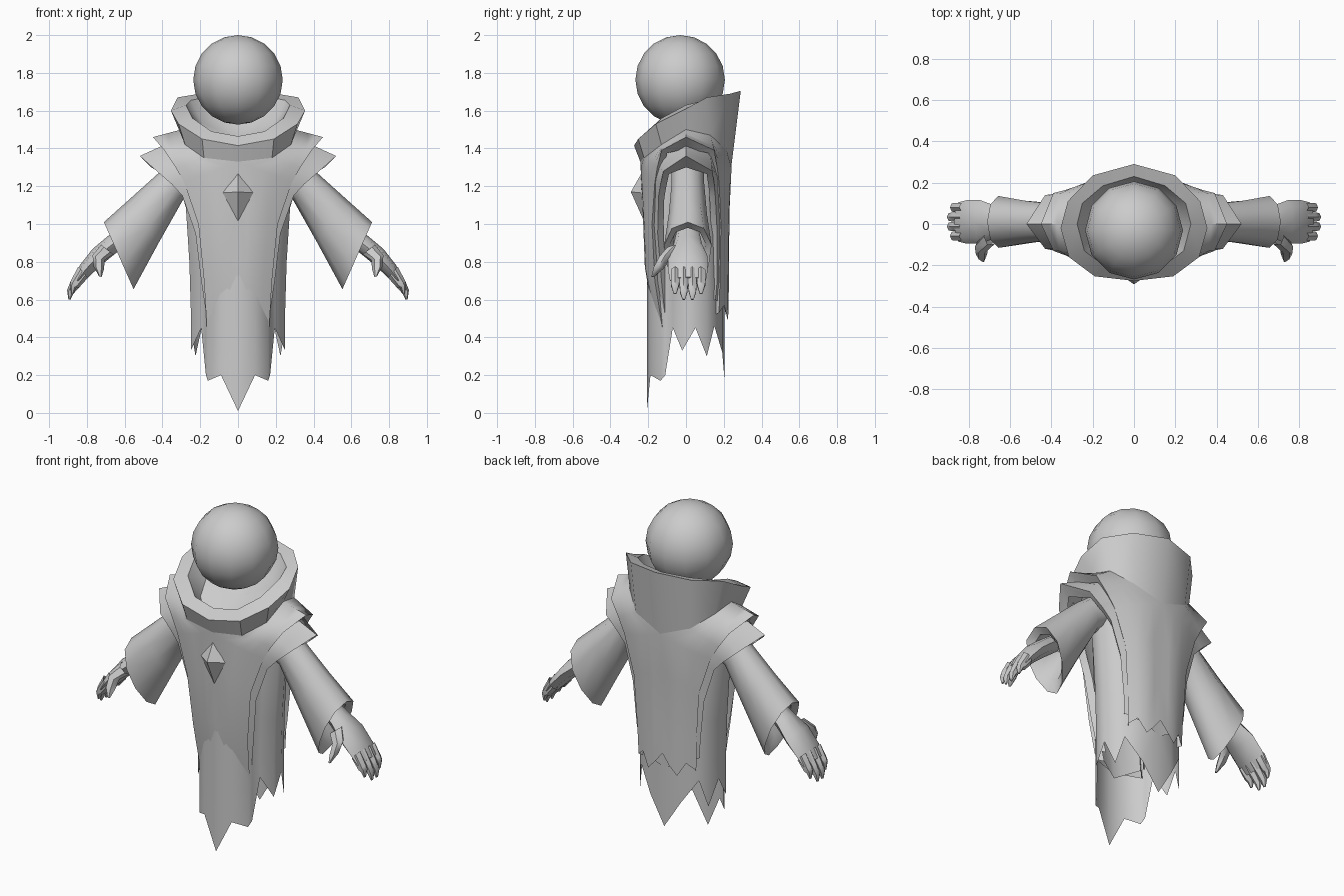
import bpy, bmesh, math
from mathutils import Vector as V

if "Cube" in bpy.data.objects:
    bpy.data.objects.remove(bpy.data.objects["Cube"])

cloth = bpy.data.materials.new("light_grey")
cloth.diffuse_color = (0.6, 0.6, 0.6, 1)
cloth.use_nodes = True
cloth.node_tree.nodes["Principled BSDF"].inputs["Base Color"].default_value = cloth.diffuse_color


def finish(name, bm, angle=40, mirror=False):
    bmesh.ops.remove_doubles(bm, verts=bm.verts[:], dist=1e-4)
    bmesh.ops.recalc_face_normals(bm, faces=bm.faces[:])
    me = bpy.data.meshes.new(name)
    bm.to_mesh(me)
    bm.free()
    ob = bpy.data.objects.new(name, me)
    bpy.context.collection.objects.link(ob)
    me.materials.append(cloth)
    for p in me.polygons:
        p.use_smooth = angle > 0
    if angle:
        me.set_sharp_from_angle(angle=math.radians(angle))
    if mirror:
        m = ob.modifiers.new("Mirror", 'MIRROR')
        m.merge_threshold = 0.002
    return ob


def loft(bm, rows, closed=False, cap_end=False):
    """Skin a list of equally long point rows."""
    vs = [[bm.verts.new(p) for p in r] for r in rows]
    n = len(rows[0])
    for a, b in zip(vs, vs[1:]):
        for i in range(n if closed else n - 1):
            j = (i + 1) % n
            bm.faces.new((a[i], a[j], b[j], b[i]))
    if cap_end:
        bm.faces.new(vs[-1])


# Head
bm = bmesh.new()
bmesh.ops.create_uvsphere(bm, u_segments=12, v_segments=10, radius=0.237)
bmesh.ops.translate(bm, verts=bm.verts[:], vec=(0, -0.031, 1.763))
finish("head", bm, 60)

# Robe tube with torn hem: (x, y, hem height) from front centre to back centre
hem = [(0, -.207, .01), (.09, -.188, .2), (.16, -.135, .17), (.17, -.11, .2),
       (.195, -.07, .45), (.25, -.02, .33), (.25, .05, .45), (.225, .11, .3),
       (.19, .15, .46), (.1, .192, .32), (0, .205, .16)]
rows = [[V(p) for p in hem]]
for z, s in ((.55, 1.0), (.8, 1.03), (1.15, 1.12), (1.36, 1.0)):
    rows.append([V((x * s, y, z)) for x, y, h in hem])
bm = bmesh.new()
loft(bm, rows)
finish("robe", bm, 50, True)

# Half outline of the neck, shared by collar and tabards
neck_front = [(.3, 0, 1.5), (.28, -.13, 1.42), (.18, -.222, 1.35), (0, -.242, 1.33)]
neck_back = [(.3, 0, 1.5), (.28, .13, 1.47), (.18, .215, 1.39), (0, .242, 1.32)]


# Layered tabards: rows run from the neck and centre line out to the armhole
def tabard(name, sides):
    bm = bmesh.new()
    for inner, edge, sign, tatter in sides:
        rows = []
        for k, (a, b) in enumerate(zip(inner, edge)):
            a, b = V(a), V(b)
            row = []
            last = k == len(inner) - 1
            for i in range(5):
                p = a.lerp(b, i / 4)
                p.y += sign * .022 * math.sin(math.pi * i / 4) * (k > 2) * (not last or sign > 0)
                if last:
                    p.z += tatter[i]
                row.append(p)
            # folded lip behind the armhole edge
            row.append(row[-1] + (V((-.06, 0, -.06)) if k < 1 else V((-.035, -sign * .03, -.015))))
            rows.append(row)
        loft(bm, rows)
    return finish(name, bm, 55, True)


front_in = neck_front + [(0, -.227, 1.15), (0, -.215, .8), (0, -.18, .45)]
back_in = neck_back + [(0, .225, 1.1), (0, .222, .8), (0, .222, .55)]
whole, torn = (0,) * 5, (.05, -.01, -.06, .02, -.02)
tabard("outer_tabard", [
    (front_in, [(.45, 0, 1.46), (.39, -.13, 1.39), (.33, -.152, 1.3), (.285, -.165, 1.22),
                (.21, -.18, 1.0), (.18, -.165, .7), (.165, -.125, .45)], -1, whole),
    (back_in, [(.45, 0, 1.46), (.39, .15, 1.39), (.33, .165, 1.3), (.285, .175, 1.22),
               (.215, .185, 1.0), (.195, .18, .7), (.19, .175, .55)], 1, torn)])


def tuck(points):
    return [(x, y * .93, z - .04) for x, y, z in points]


tabard("inner_tabard", [
    (tuck(front_in), [(.52, 0, 1.36), (.43, -.12, 1.28), (.35, -.135, 1.21), (.295, -.145, 1.15),
                      (.225, -.15, .95), (.195, -.13, .7), (.165, -.11, .5)], -1, whole),
    (tuck(back_in), [(.52, 0, 1.36), (.43, .14, 1.28), (.35, .15, 1.21), (.295, .155, 1.15),
                     (.235, .165, .95), (.21, .165, .7), (.2, .155, .6)], 1, whole)])

# Tilted collar: base, outer rim, inner rim, sunken floor
base = neck_front[::-1] + neck_back[1:]
rim = [(0, -.275, 1.415), (.19, -.253, 1.45), (.315, -.16, 1.53), (.355, -.02, 1.6),
       (.32, .11, 1.67), (.2, .235, 1.69), (0, .29, 1.705)]
lip = [(0, -.225, 1.465), (.14, -.205, 1.49), (.24, -.13, 1.56), (.275, 0, 1.63),
       (.25, .1, 1.655), (.15, .185, 1.675), (0, .23, 1.685)]
floor = [(x * .75, y * .75, z - .12) for x, y, z in lip]
bm = bmesh.new()
loft(bm, [base, rim, lip, floor, [(0, 0, 1.45)] * 7])
finish("collar", bm, 35, True)


# Rings spanned by a top point, a bottom point and a half depth, narrowed below
def ring(top, bottom, depth, y=0.01, n=10, narrow=0):
    t, b = V((top[0], y, top[1])), V((bottom[0], y, bottom[1]))
    pts = []
    for i in range(n):
        c, s = math.cos(2 * math.pi * i / n), math.sin(2 * math.pi * i / n)
        pts.append((t + b) / 2 + (t - b) / 2 * c
                   + V((0, depth * s * (1 - narrow * (1 - c) / 2), 0)))
    return pts


# Sleeves
bm = bmesh.new()
loft(bm, [ring((.3, 1.36), (.22, 1.17), .09), ring((.42, 1.27), (.29, 1.13), .09),
          ring((.57, 1.135), (.42, .9), .11, narrow=.1),
          ring((.71, 1.01), (.553, .655), .15, narrow=.35),
          ring((.67, .98), (.55, .74), .11, narrow=.3), ring((.56, 1.06), (.46, .93), .07)],
     closed=True, cap_end=True)
finish("sleeve", bm, 50, True)

# Hands: broad palm, four finger tips and a thumb
bm = bmesh.new()
loft(bm, [ring((.6, 1.0), (.55, .92), .06, n=8), ring((.69, .935), (.635, .855), .075, n=8),
          ring((.77, .868), (.715, .79), .105, n=8), ring((.835, .785), (.785, .725), .105, n=8),
          ring((.87, .72), (.83, .68), .095, n=8)],
     closed=True, cap_end=True)
for i, d in enumerate((.03, 0, 0, .03)):
    y = -.058 + i * .046
    loft(bm, [ring((.845, .775), (.795, .715), .026, y, 6),
              ring((.885, .7), (.84, .665), .026, y, 6),
              ring((.905 - d * .5, .65 + d), (.872 - d * .5, .63 + d), .022, y, 6),
              ring((.898 - d * .5, .602 + d), (.888 - d * .5, .598 + d), .008, y, 6)],
         closed=True, cap_end=True)
loft(bm, [ring((.725, .89), (.66, .84), .045, -.06, 6), ring((.77, .835), (.705, .81), .035, -.11, 6),
          ring((.765, .775), (.71, .76), .03, -.145, 6), ring((.735, .722), (.722, .72), .01, -.175, 6)],
     closed=True, cap_end=True)
finish("hand", bm, 50, True)

# Chest gem
bm = bmesh.new()
pts = [(0, -.232, 1.275), (.08, -.235, 1.165), (0, -.22, 1.01), (-.08, -.235, 1.165)]
vs = [bm.verts.new(p) for p in pts]
tip = bm.verts.new((0, -.292, 1.17))
for i in range(4):
    bm.faces.new((vs[i], vs[(i + 1) % 4], tip))
bm.faces.new(vs[::-1])
finish("chest_gem", bm, 0)
